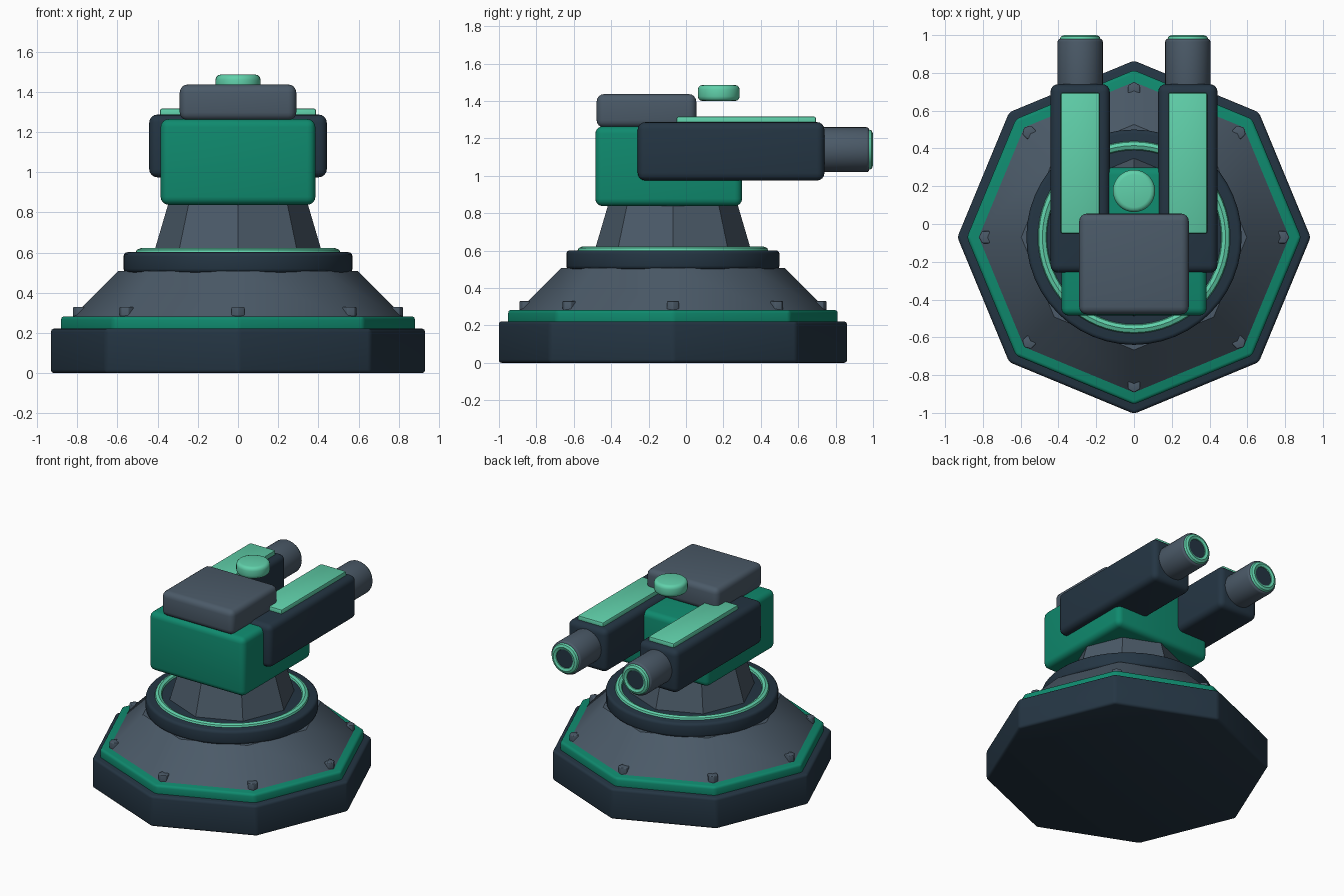
import bpy, math
from math import pi, cos, sin

if "Cube" in bpy.data.objects:
    bpy.data.objects.remove(bpy.data.objects["Cube"])

CY = -0.07  # centre of the round base along y


def material(name, r, g, b):
    lin = [((c / 255 + 0.055) / 1.055) ** 2.4 for c in (r, g, b)]
    m = bpy.data.materials.new(name)
    m.diffuse_color = (*lin, 1)
    m.use_nodes = True
    m.node_tree.nodes["Principled BSDF"].inputs["Base Color"].default_value = m.diffuse_color
    return m


NAVY = material("navy", 36, 53, 67)
GREY = material("slate grey", 75, 90, 104)
GREEN = material("green", 15, 138, 110)
MINT = material("mint", 96, 208, 170)


def finish(name, mat, bevel=0, segments=3):
    ob = bpy.context.object
    ob.name = name
    ob.data.materials.append(mat)
    bpy.ops.object.transform_apply(location=False, rotation=True, scale=True)
    if bevel:
        mod = ob.modifiers.new("bevel", 'BEVEL')
        mod.width = bevel
        mod.segments = segments
        mod.limit_method = 'ANGLE'
        mod.angle_limit = math.radians(40)
        bpy.ops.object.modifier_apply(modifier=mod.name)
    bpy.ops.object.shade_smooth_by_angle(angle=math.radians(35))
    return ob


def box(name, mat, x, y, z, bevel, segments=4):
    """Rounded box from (min, max) ranges."""
    bpy.ops.mesh.primitive_cube_add(size=1, location=[(a + b) / 2 for a, b in (x, y, z)])
    bpy.context.object.scale = [b - a for a, b in (x, y, z)]
    return finish(name, mat, bevel, segments)


def frustum(name, mat, sides, r1, r2, z1, z2, bevel=0, x=0, y=CY, spin=0):
    """Upright cone section; the first corner points along y plus the spin."""
    bpy.ops.mesh.primitive_cone_add(vertices=sides, radius1=r1, radius2=r2, depth=z2 - z1,
                                    location=(x, y, (z1 + z2) / 2), rotation=(0, 0, spin))
    return finish(name, mat, bevel)


def tube(name, mat, r, x, y1, y2, z, bevel=0):
    """Cylinder lying along y."""
    bpy.ops.mesh.primitive_cylinder_add(vertices=32, radius=r, depth=y2 - y1,
                                        location=(x, (y1 + y2) / 2, z), rotation=(pi / 2, 0, 0))
    return finish(name, mat, bevel)


def ring(name, mat, major, minor, loc, rot=(0, 0, 0), segs=48):
    bpy.ops.mesh.primitive_torus_add(major_radius=major, minor_radius=minor, major_segments=segs,
                                     minor_segments=8, location=loc, rotation=rot)
    return finish(name, mat)


# Octagonal base, trim and sloped skirt
frustum("base_plinth", NAVY, 8, 0.935, 0.935, 0, 0.222, 0.018)
frustum("base_trim", GREEN, 8, 0.885, 0.885, 0.2, 0.283, 0.018)
frustum("base_skirt", GREY, 8, 0.855, 0.597, 0.25, 0.508)

# Bolts on the skirt corners
for i in range(8):
    a = i * pi / 4
    frustum(f"bolt_{i + 1}", GREY, 6, 0.037, 0.037, 0.26, 0.33, 0.005,
            x=0.785 * cos(a), y=CY + 0.785 * sin(a), spin=a - pi / 2)

# Turntable and neck
frustum("turntable", NAVY, 48, 0.57, 0.57, 0.5, 0.602, 0.02)
ring("turntable_ring", MINT, 0.485, 0.027, (0, CY, 0.595), segs=64)
frustum("neck", GREY, 8, 0.445, 0.342, 0.51, 0.86)

# Turret body, roof block and hatch
box("turret_body", GREEN, (-0.385, 0.385), (-0.485, 0.3), (0.838, 1.265), 0.04)
box("roof_block", GREY, (-0.29, 0.29), (-0.478, 0.055), (1.258, 1.437), 0.04)
frustum("hatch_cap", MINT, 32, 0.112, 0.112, 1.4, 1.486, 0.025, y=0.175)

# Twin guns
for side, s in (("left", -1), ("right", 1)):
    x = 0.285 * s
    box(f"{side}_gun_housing", NAVY, (x - 0.157, x + 0.157), (-0.258, 0.74), (0.975, 1.287), 0.04)
    box(f"{side}_gun_plate", MINT, (x - 0.103, x + 0.103), (-0.05, 0.695), (1.27, 1.317), 0.01, 2)
    tube(f"{side}_barrel", GREY, 0.12, x, 0.68, 0.98, 1.14, 0.015)
    ring(f"{side}_muzzle_ring", MINT, 0.085, 0.024, (x, 0.976, 1.14), (pi / 2, 0, 0), 32)
    tube(f"{side}_bore", NAVY, 0.075, x, 0.9, 0.988, 1.14)
